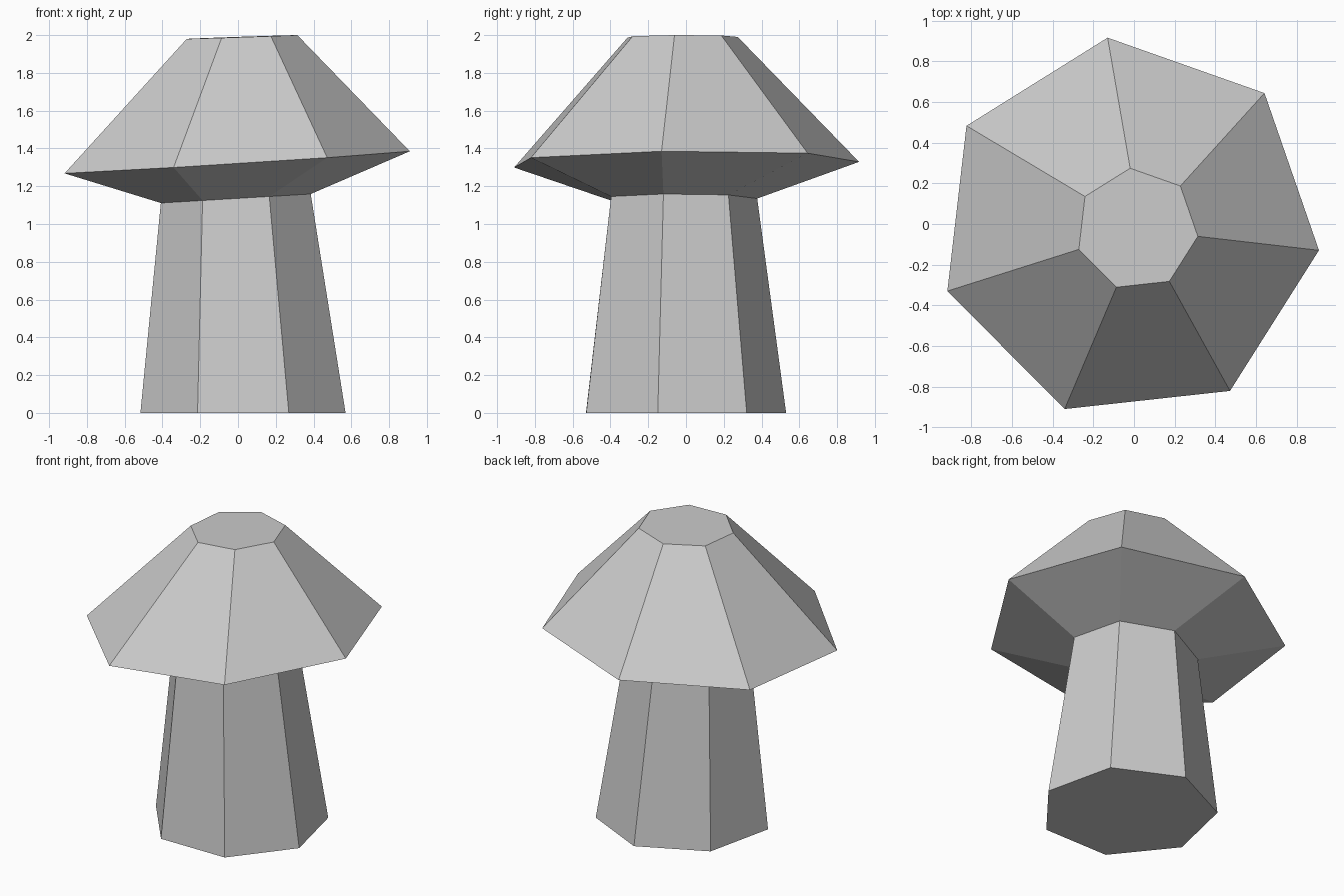
import bpy, bmesh
from math import sin, cos, radians, tau

if "Cube" in bpy.data.objects:
    bpy.data.objects.remove(bpy.data.objects["Cube"])

SIDES = 7


def ring(bm, centre, radius, start, tilt=(0, 0)):
    """Seven-sided ring of vertices, leaning by a slope along x and y."""
    cx, cy, cz = centre
    verts = []
    for i in range(SIDES):
        a = radians(start) + tau * i / SIDES
        x, y = radius * cos(a), radius * sin(a)
        verts.append(bm.verts.new((cx + x, cy + y, cz + x * tilt[0] + y * tilt[1])))
    return verts


bm = bmesh.new()
rings = [
    # stem foot and neck
    ring(bm, (0.026, -0.027, 0.0), 0.557, -12.7),
    ring(bm, (-0.012, -0.03, 1.135), 0.407, -12.7, (0.06, 0.0)),
    # cap rim and crown, leaning slightly to the left
    ring(bm, (-0.027, -0.021, 1.327), 0.943, -6.6, (0.063, 0.009)),
    ring(bm, (0.014, -0.026, 1.99), 0.302, -6.6, (0.034, 0.004)),
]

# side walls between neighbouring rings
for low, high in zip(rings, rings[1:]):
    for i in range(SIDES):
        j = (i + 1) % SIDES
        bm.faces.new((low[i], low[j], high[j], high[i]))

# flat foot and crown
bm.faces.new(rings[0][::-1])
bm.faces.new(rings[-1])

mesh = bpy.data.meshes.new("mushroom")
bm.to_mesh(mesh)
bm.free()
bpy.context.collection.objects.link(bpy.data.objects.new("mushroom", mesh))
